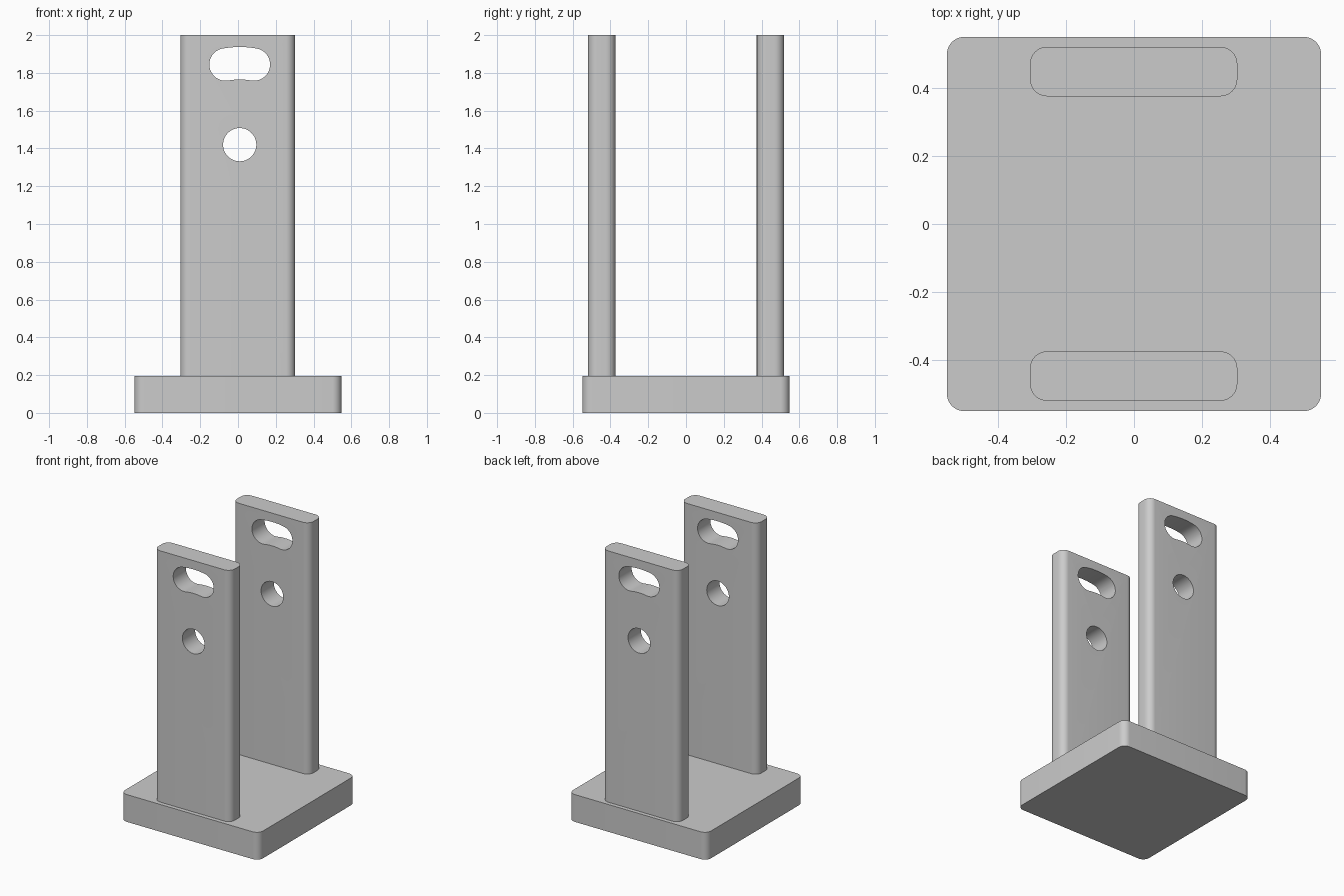
import bpy
import bmesh
from math import sin, cos, pi, radians
from mathutils import Vector

if "Cube" in bpy.data.objects:
    bpy.data.objects.remove(bpy.data.objects["Cube"], do_unlink=True)

GREY = (0.6, 0.6, 0.6, 1.0)
mat = bpy.data.materials.new("plain grey")
mat.use_nodes = True
mat.diffuse_color = GREY
mat.node_tree.nodes["Principled BSDF"].inputs["Base Color"].default_value = GREY


def arc(cx, cy, r, start, end, steps):
    """Points along an arc, angles in radians."""
    angles = [start + (end - start) * i / steps for i in range(steps + 1)]
    return [(cx + r * cos(a), cy + r * sin(a)) for a in angles]


def rounded_rect(w, d, r):
    """Outline of a centred rectangle with round corners."""
    points = []
    for i, (sx, sy) in enumerate([(1, 1), (-1, 1), (-1, -1), (1, -1)]):
        points += arc(sx * (w / 2 - r), sy * (d / 2 - r), r, i * pi / 2, (i + 1) * pi / 2, 10)
    return points


def prism(name, outline, to_3d, sweep):
    """Extrude a flat outline along the sweep vector."""
    bm = bmesh.new()
    face = bm.faces.new([bm.verts.new(to_3d(u, v)) for u, v in outline])
    new = bmesh.ops.extrude_face_region(bm, geom=[face])["geom"]
    verts = [g for g in new if isinstance(g, bmesh.types.BMVert)]
    bmesh.ops.translate(bm, verts=verts, vec=Vector(sweep))
    bmesh.ops.recalc_face_normals(bm, faces=bm.faces)
    mesh = bpy.data.meshes.new(name)
    bm.to_mesh(mesh)
    bm.free()
    mesh.materials.append(mat)
    obj = bpy.data.objects.new(name, mesh)
    bpy.context.collection.objects.link(obj)
    return obj


def activate(obj):
    bpy.ops.object.select_all(action="DESELECT")
    obj.select_set(True)
    bpy.context.view_layer.objects.active = obj


def drill(obj, outline):
    """Cut an x-z outline right through the part along y."""
    cutter = prism("cutter", outline, lambda u, v: (u, -1, v), (0, 2, 0))
    cutter.hide_render = True
    activate(obj)
    mod = obj.modifiers.new("hole", "BOOLEAN")
    mod.operation = "DIFFERENCE"
    mod.solver = "EXACT"
    mod.object = cutter
    bpy.ops.object.modifier_apply(modifier=mod.name)
    bpy.data.objects.remove(cutter, do_unlink=True)


def finish(obj):
    activate(obj)
    bpy.ops.object.shade_smooth_by_angle(angle=radians(30))


# Base plate
BASE_TOP = 0.196
base = prism("base_plate", rounded_rect(1.097, 1.097, 0.05),
             lambda u, v: (u, v, 0), (0, 0, BASE_TOP))
finish(base)

# Round pivot hole and the curved slot that swings about it
PX, PZ, HOLE_R = 0.009, 1.42, 0.088
SWING_R, SLOT_R, HALF = 0.431, 0.086, radians(10)
hole = arc(PX, PZ, HOLE_R, 0, 2 * pi, 48)[:-1]
right, left = pi / 2 - HALF, pi / 2 + HALF


def slot_end(angle, start):
    return arc(PX + SWING_R * cos(angle), PZ + SWING_R * sin(angle), SLOT_R,
               start, start + pi, 24)


slot = (arc(PX, PZ, SWING_R + SLOT_R, right, left, 12)[:-1]
        + slot_end(left, left)
        + arc(PX, PZ, SWING_R - SLOT_R, left, right, 12)[1:-1]
        + slot_end(right, right + pi)[:-1])

# Front and back uprights
for name, y in (("front_upright", -0.446), ("back_upright", 0.447)):
    upright = prism(name, rounded_rect(0.608, 0.145, 0.05),
                    lambda u, v: (u - 0.001, v + y, BASE_TOP), (0, 0, 2 - BASE_TOP))
    drill(upright, hole)
    drill(upright, slot)
    finish(upright)
